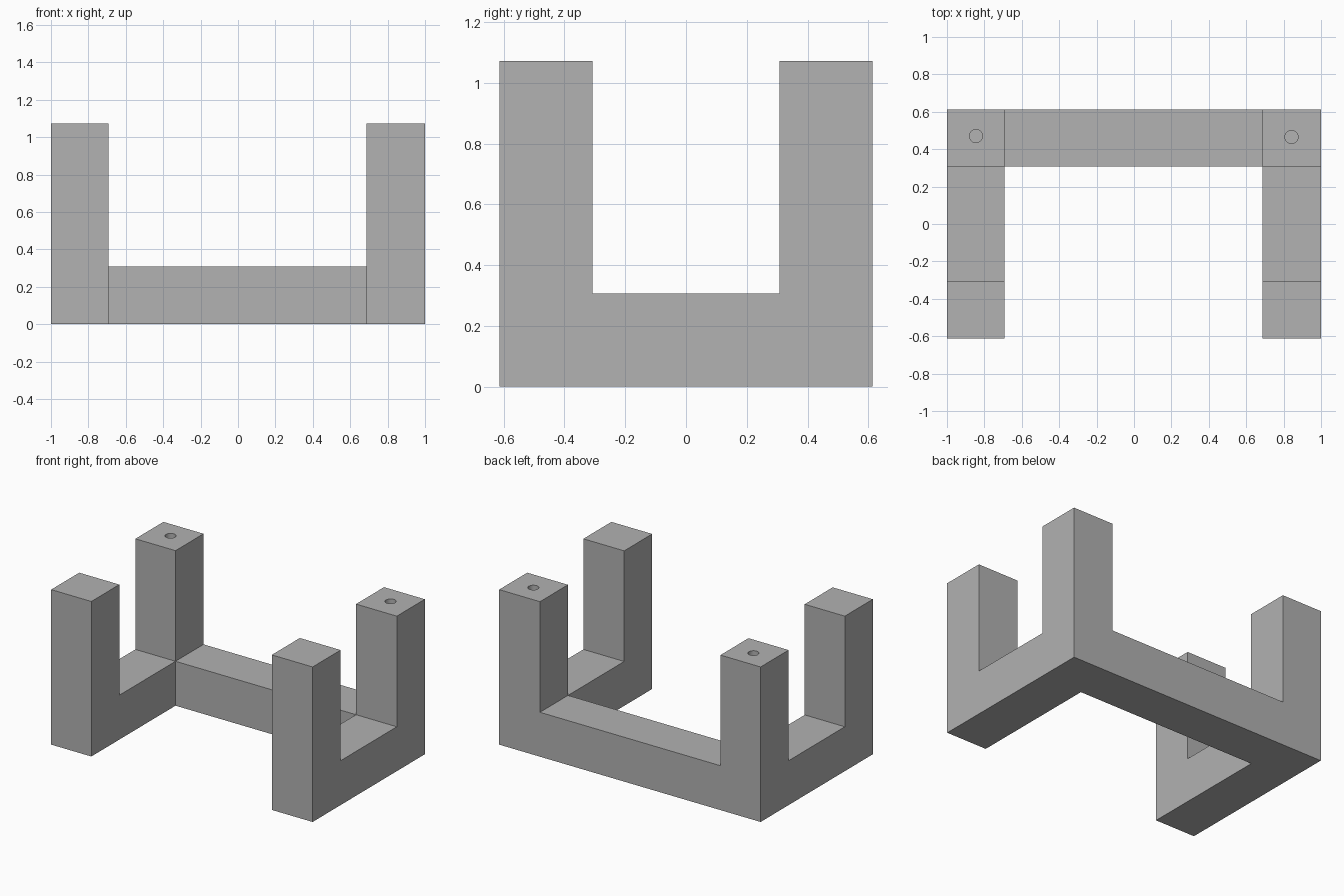
import bpy, bmesh, math

if "Cube" in bpy.data.objects:
    bpy.data.objects.remove(bpy.data.objects["Cube"])

HALF_Y, BEAM, TOP = 0.613, 0.307, 1.072
XS = [-1.0, -0.693, 0.688, 1.0]
YS = [-HALF_Y, -BEAM, BEAM, HALF_Y]

grey = bpy.data.materials.new("mid grey")
grey.diffuse_color = (0.445, 0.445, 0.445, 1)
grey.use_nodes = True
grey.node_tree.nodes["Principled BSDF"].inputs["Base Color"].default_value = grey.diffuse_color

# U-shaped floor plan: two side rails and a rear crossbar
bm = bmesh.new()
grid = [[bm.verts.new((x, y, 0)) for y in YS] for x in XS]
cells = [(0, 0), (0, 1), (0, 2), (1, 2), (2, 0), (2, 1), (2, 2)]
floor = [bm.faces.new((grid[i][j], grid[i + 1][j], grid[i + 1][j + 1], grid[i][j + 1]))
         for i, j in cells]
bmesh.ops.delete(bm, geom=[v for v in bm.verts if not v.link_faces], context='VERTS')


def raise_faces(faces, height, keep):
    geom = bmesh.ops.extrude_face_region(bm, geom=faces, use_keep_orig=keep)["geom"]
    verts = [g for g in geom if isinstance(g, bmesh.types.BMVert)]
    bmesh.ops.translate(bm, verts=verts, vec=(0, 0, height))


# Rails, then the four corner posts
raise_faces(floor, BEAM, True)
corners = []
for f in bm.faces:
    c = f.calc_center_median()
    if c.z > BEAM - 0.001 and abs(c.x) > 0.7 and abs(c.y) > BEAM:
        corners.append(f)
raise_faces(corners, TOP - BEAM, False)

bmesh.ops.recalc_face_normals(bm, faces=bm.faces)
bmesh.ops.dissolve_limit(bm, angle_limit=math.radians(1), verts=bm.verts, edges=bm.edges)
mesh = bpy.data.meshes.new("stand_frame")
bm.to_mesh(mesh)
bm.free()
mesh.materials.append(grey)
frame = bpy.data.objects.new("stand_frame", mesh)
bpy.context.collection.objects.link(frame)

# Blind peg holes in the tops of the rear posts
for name, x, y in (("left", -0.845, 0.47), ("right", 0.842, 0.465)):
    bpy.ops.mesh.primitive_cylinder_add(vertices=32, radius=0.035, depth=0.6,
                                        location=(x, y, TOP))
    cutter = bpy.context.object
    cutter.name = name + "_hole_cutter"
    cutter.data.materials.append(grey)
    cutter.hide_render = True
    cutter.hide_set(True)
    cut = frame.modifiers.new(name + "_hole", 'BOOLEAN')
    cut.operation = 'DIFFERENCE'
    cut.solver = 'EXACT'
    cut.object = cutter
